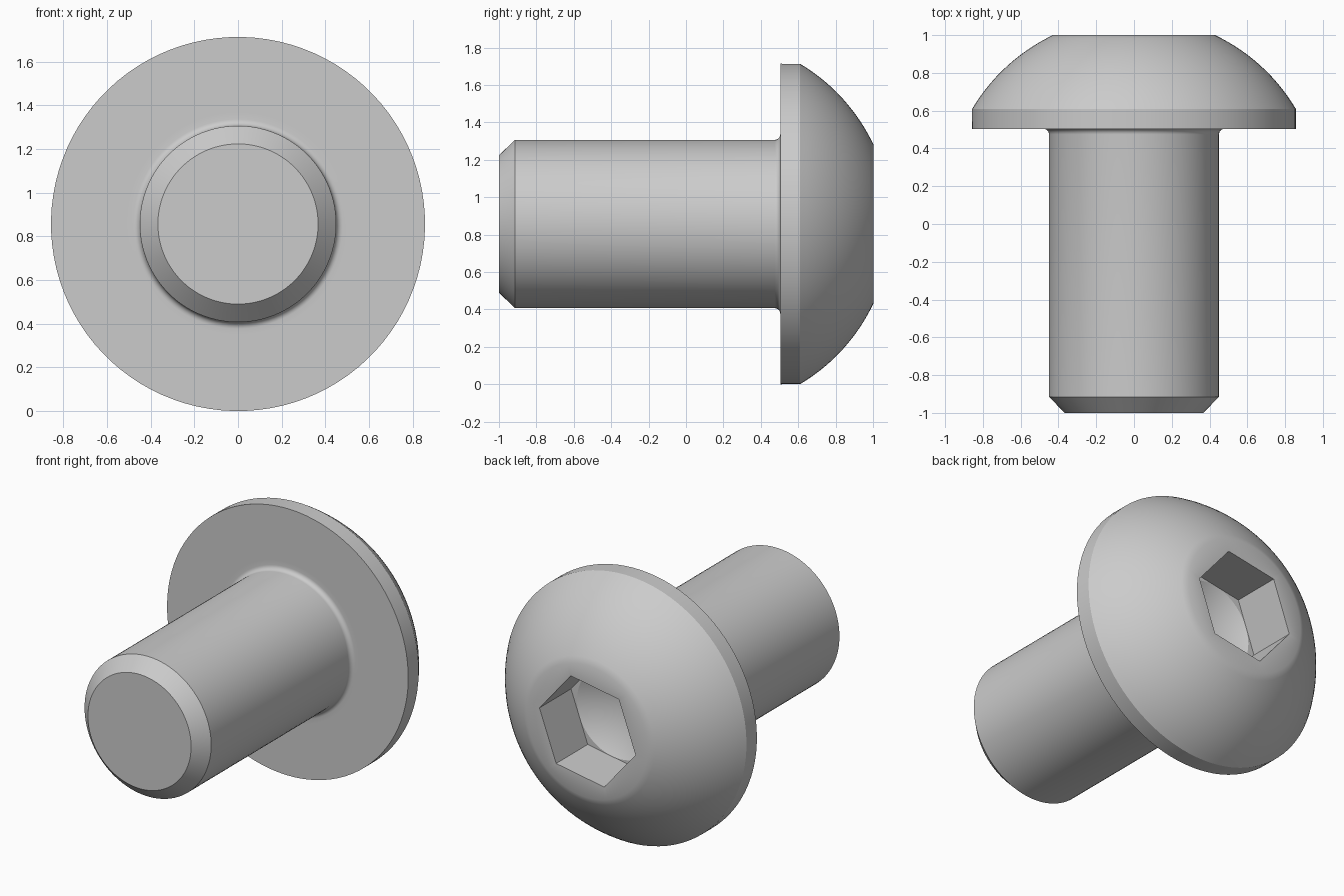
import bpy, bmesh, math

cube = bpy.data.objects.get("Cube")
if cube:
    bpy.data.objects.remove(cube)

SEGMENTS = 96            # multiple of six so the socket corners land on vertices
AXIS_HEIGHT = 0.857      # height of the bolt axis
SOCKET_TURN = math.radians(20)
SOCKET_APOTHEM = 0.30


def arc(cr, cy, radius, start, end, steps):
    """Points (r, y) on a circular arc; angles in degrees from the +r direction."""
    pts = []
    for i in range(steps + 1):
        a = math.radians(start + (end - start) * i / steps)
        pts.append((cr + radius * math.cos(a), cy + radius * math.sin(a), False))
    return pts


def ring(bm, r, y, hexagonal):
    """One loop of vertices round the bolt axis, circular or hexagonal."""
    verts = []
    for i in range(SEGMENTS):
        a = 2 * math.pi * i / SEGMENTS
        rad = r / math.cos(a % (math.pi / 3) - math.pi / 6) if hexagonal else r
        t = a + SOCKET_TURN
        verts.append(bm.verts.new((rad * math.sin(t), y, AXIS_HEIGHT + rad * math.cos(t))))
    return verts


# Profile from the shaft tip to the bottom of the socket: (radius, y, is hexagonal)
profile = [(0.367, -1, False), (0.45, -0.915, False)]          # chamfered tip
profile += arc(0.48, 0.474, 0.03, 180, 90, 6)                  # fillet under the head
profile += [(0.51, 0.504, False), (0.857, 0.504, False)]       # bearing face
profile += arc(0, 0.1, 0.997, 30.75, 64.75, 14)                # domed head
profile += [(SOCKET_APOTHEM, 1, True),                         # hex socket walls
            (SOCKET_APOTHEM, 0.68, True),
            (SOCKET_APOTHEM - 0.002, 0.68, False)]             # drilled floor

bm = bmesh.new()
rings = [ring(bm, *p) for p in profile]
for a, b in zip(rings, rings[1:]):
    for i in range(SEGMENTS):
        j = (i + 1) % SEGMENTS
        bm.faces.new((a[i], a[j], b[j], b[i]))
bm.faces.new(rings[0])
apex = bm.verts.new((0, 0.5, AXIS_HEIGHT))
for i in range(SEGMENTS):
    bm.faces.new((rings[-1][i], rings[-1][(i + 1) % SEGMENTS], apex))
bmesh.ops.recalc_face_normals(bm, faces=bm.faces)

mesh = bpy.data.meshes.new("button_head_bolt")
bm.to_mesh(mesh)
bm.free()
bolt = bpy.data.objects.new("button_head_bolt", mesh)
bpy.context.collection.objects.link(bolt)

# Plain grey metal
grey = bpy.data.materials.new("plain_grey")
grey.use_nodes = True
colour = (0.6, 0.6, 0.6, 1)
grey.diffuse_color = colour
grey.node_tree.nodes["Principled BSDF"].inputs["Base Color"].default_value = colour
mesh.materials.append(grey)

bpy.ops.object.select_all(action="DESELECT")
bolt.select_set(True)
bpy.context.view_layer.objects.active = bolt
bpy.ops.object.shade_smooth_by_angle(angle=math.radians(30))
